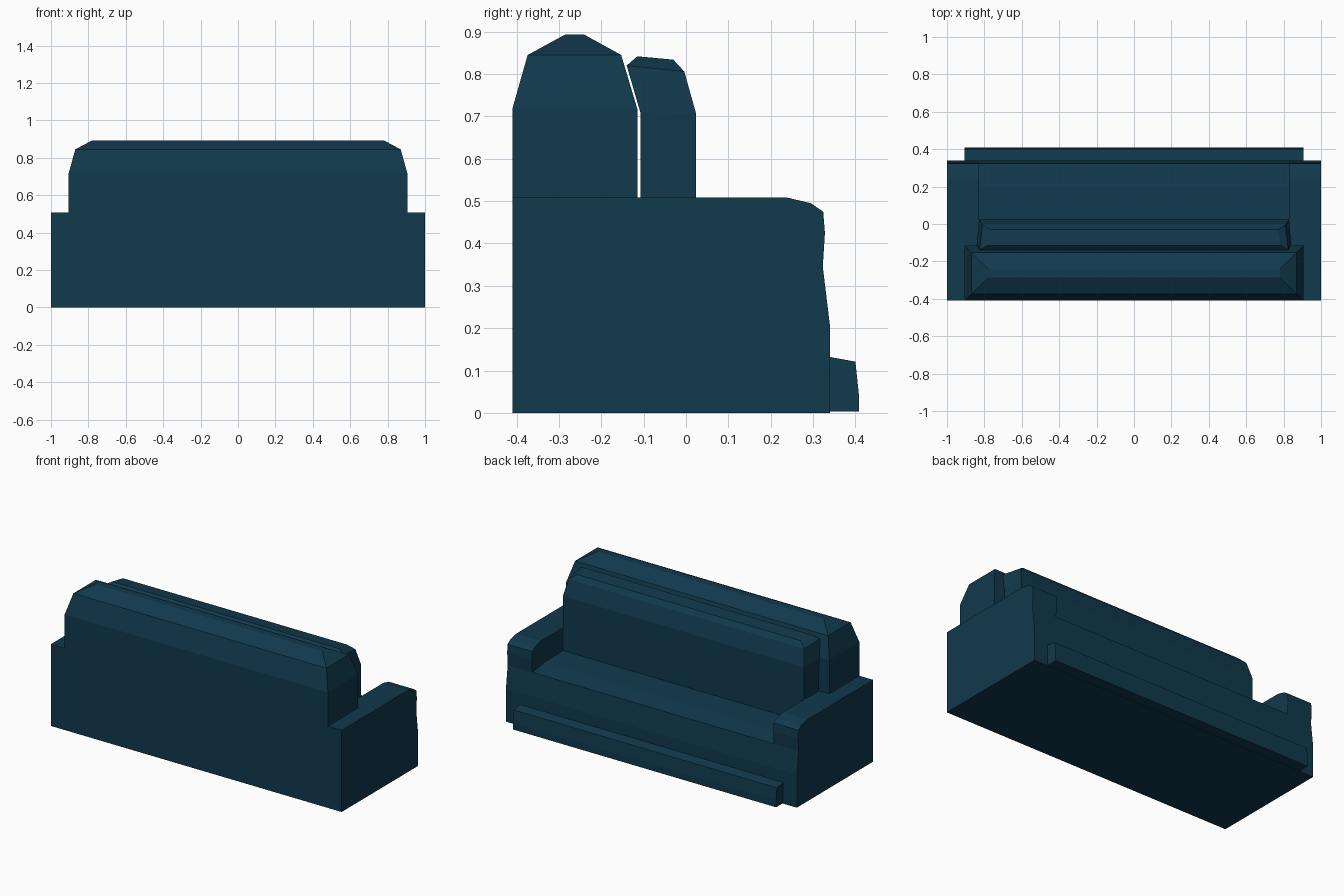
import bpy, bmesh

if "Cube" in bpy.data.objects:
    bpy.data.objects.remove(bpy.data.objects["Cube"])

# single dark teal upholstery colour
mat = bpy.data.materials.new("dark_teal_fabric")
mat.diffuse_color = (0.0055, 0.041, 0.073, 1)
mat.use_nodes = True
mat.node_tree.nodes["Principled BSDF"].inputs["Base Color"].default_value = mat.diffuse_color


def make(name, verts, faces):
    me = bpy.data.meshes.new(name)
    me.from_pydata(verts, [], faces)
    bm = bmesh.new()
    bm.from_mesh(me)
    bmesh.ops.recalc_face_normals(bm, faces=bm.faces)
    bm.to_mesh(me)
    bm.free()
    me.materials.append(mat)
    ob = bpy.data.objects.new(name, me)
    bpy.context.collection.objects.link(ob)
    return ob


def bridge(name, rings):
    """Closed solid through successive rings of equal length."""
    n = len(rings[0])
    verts = [v for r in rings for v in r]
    faces = [tuple(range(n)), tuple(range(len(verts) - n, len(verts)))]
    for k in range(len(rings) - 1):
        for i in range(n):
            j = (i + 1) % n
            faces.append((k*n + i, k*n + j, (k + 1)*n + j, (k + 1)*n + i))
    return make(name, verts, faces)


def extrude(name, profile, x0, x1):
    return bridge(name, [[(x, y, z) for y, z in profile] for x in (x0, x1)])


def stack(name, levels):
    """Tapered block; level = (back x, back y, back z, front x, front y, front z)."""
    return bridge(name, [[(-a, y0, z0), (a, y0, z0), (b, y1, z1), (-b, y1, z1)]
                         for a, y0, z0, b, y1, z1 in levels])


# arms with rolled front
arm = [(-0.41, 0), (0.34, 0), (0.34, 0.205), (0.323, 0.345), (0.328, 0.425),
       (0.324, 0.475), (0.295, 0.495), (0.24, 0.508), (-0.41, 0.508)]
for side, s in (("left", -1), ("right", 1)):
    extrude(side + "_arm", arm, s * 0.83, s * 1.0)

# seat with gently sloping top, rising behind the cushion
seat = [(-0.41, 0), (0.34, 0), (0.34, 0.205), (0.323, 0.345), (0.2, 0.362),
        (0.02, 0.367), (-0.115, 0.367), (-0.115, 0.508), (-0.41, 0.508)]
extrude("seat", seat, -0.83, 0.83)

# front footrest panel
extrude("front_panel", [(0.34, 0.003), (0.408, 0.003), (0.408, 0.045),
                        (0.4, 0.121), (0.34, 0.132)], -0.905, 0.905)

# hipped backrest
stack("backrest", [
    (0.905, -0.41, 0.508, 0.905, -0.115, 0.508),
    (0.905, -0.41, 0.718, 0.905, -0.115, 0.718),
    (0.87, -0.374, 0.845, 0.87, -0.153, 0.845),
    (0.78, -0.286, 0.893, 0.78, -0.24, 0.893)])

# back cushion leaning on the backrest
stack("back_cushion", [
    (0.829, -0.108, 0.36, 0.829, 0.024, 0.36),
    (0.84, -0.108, 0.71, 0.829, 0.024, 0.706),
    (0.825, -0.14, 0.82, 0.81, -0.004, 0.806),
    (0.785, -0.115, 0.842, 0.77, -0.03, 0.834)])
